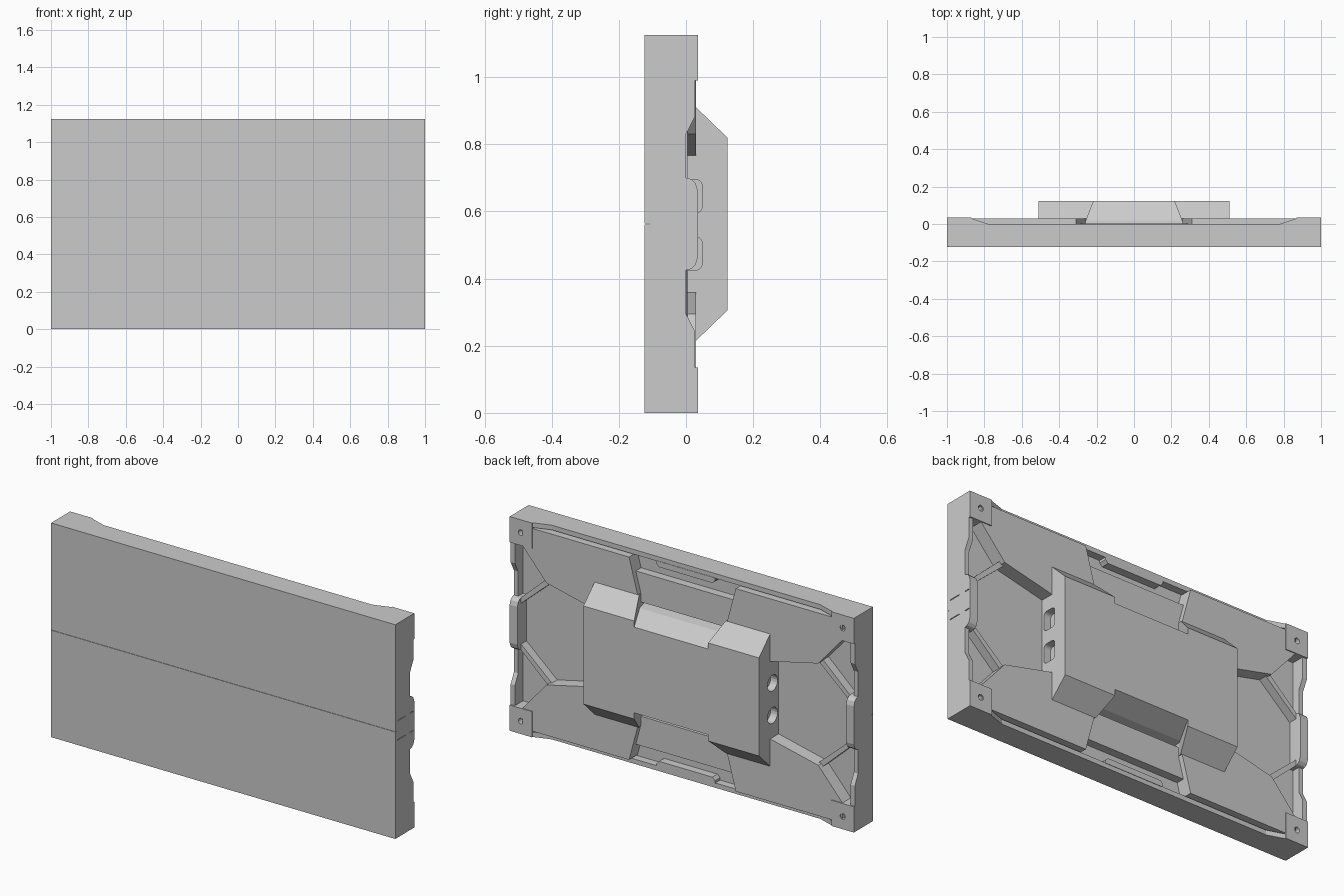
import bpy, bmesh, math
from mathutils import Vector

if "Cube" in bpy.data.objects:
    bpy.data.objects.remove(bpy.data.objects["Cube"])

ZC = 0.5625      # all parts are modelled around mid height and mirrored there
FLOOR = -0.04    # depth of the rear pockets


def loft(name, ring_a, ring_b, mirror=""):
    """Solid between two matching rings, optionally mirrored in X and/or Z."""
    bm = bmesh.new()
    a = [bm.verts.new(p) for p in ring_a]
    b = [bm.verts.new(p) for p in ring_b]
    n = len(a)
    bm.faces.new(a)
    bm.faces.new(b[::-1])
    for i in range(n):
        j = (i + 1) % n
        bm.faces.new((a[j], a[i], b[i], b[j]))
    bmesh.ops.recalc_face_normals(bm, faces=bm.faces)
    me = bpy.data.meshes.new(name)
    bm.to_mesh(me)
    bm.free()
    ob = bpy.data.objects.new(name, me)
    ob.location.z = ZC
    bpy.context.collection.objects.link(ob)
    if mirror:
        m = ob.modifiers.new("mirror", 'MIRROR')
        m.use_axis = ("x" in mirror, False, "z" in mirror)
    return ob


def prism(name, pts, axis, lo, hi, mirror=""):
    """Extrude a 2D outline along an axis; outline order is x, y, z without that axis."""
    def put(p, v):
        q = list(p)
        q.insert("xyz".index(axis), v)
        return q
    return loft(name, [put(p, lo) for p in pts], [put(p, hi) for p in pts], mirror)


def box(name, x, y, z, mirror=""):
    return prism(name, [(x[0], z[0]), (x[1], z[0]), (x[1], z[1]), (x[0], z[1])], "y", *y, mirror)


def cut(ob, cutter):
    cutter.hide_render = True
    cutter.hide_viewport = True
    b = ob.modifiers.new("cut", 'BOOLEAN')
    b.object = cutter
    b.solver = 'EXACT'


def round_rect(cx, cy, hx, hy, r, steps=5):
    pts = []
    for k, (sx, sy) in enumerate(((1, 1), (-1, 1), (-1, -1), (1, -1))):
        for i in range(steps + 1):
            t = math.pi / 2 * (k + i / steps)
            pts.append((cx + sx * (hx - r) + r * math.cos(t), cy + sy * (hy - r) + r * math.sin(t)))
    return pts


# cabinet slab and the two front display tiles
slab = box("cabinet_slab", (-1, 1), (-0.11, FLOOR), (-ZC, ZC))
box("front_tile", (-1, 1), (-0.123, -0.11), (0.0008, ZC), "z")

# rim walls: low in the middle, rising to the corner blocks
prism("side_rim", [(FLOOR, 0), (0, 0), (0, 0.2675), (0.027, 0.32), (0.027, 0.43), (FLOOR, 0.43)],
      "x", 0.975, 1, "xz")
prism("top_bottom_rim", [(0, FLOOR), (0, 0), (0.78, 0), (0.87, 0.03), (0.87, FLOOR)],
      "z", 0.5375, ZC, "xz")

# corner blocks with screw holes
corner = box("corner_block", (0.87, 1), (FLOOR, 0.035), (0.4275, ZC), "xz")
hole = prism("screw_hole_cutter", round_rect(0.935, 0.495, 0.015, 0.015, 0.015), "y", 0.005, 0.06, "xz")
cut(corner, hole)

# raised back plates around the side pockets and the channel
prism("back_plate", [(0.31, 0.5325), (0.93, 0.5325), (0.93, 0.4275), (0.79, 0.2675),
                     (0.505, 0.2025), (0.26, 0.2025), (0.26, 0.3475)], "y", FLOOR, 0.03, "xz")

# diagonal stiffening ribs in the side pockets
prism("pocket_rib", [(0.775, 0.265), (0.80, 0.28), (0.98, 0.115), (0.98, 0.085)],
      "y", FLOOR, 0.005, "xz")

# side grips with rounded ends
half = [(FLOOR, 0.1375), (0, 0.1375), (0.015, 0.134), (0.028, 0.122), (0.035, 0.10)]
grip = prism("side_grip", half + [(y, -z) for y, z in reversed(half)], "x", 0.955, 1, "x")

# latch seams on the right side
seam = box("latch_seam_cutter", (0.996, 1.01), (-0.105, 0.03), (0.0485, 0.0525), "z")
cut(slab, seam)
cut(grip, seam)

# lips and grab bars in the top and bottom channel
prism("rim_lip", [(-0.17, 0.54), (0.17, 0.54), (0.17, 0.525), (0.155, 0.51), (-0.155, 0.51), (-0.17, 0.525)],
      "y", FLOOR, 0.002, "z")
prism("channel_bar", [(-0.3, 0.455), (0.3, 0.455), (0.27, 0.30), (-0.27, 0.30)], "y", FLOOR, 0.004, "z")


# central housing: two tapered wings and a lower middle
def inner(y):
    return 0.215 + (0.123 - y) * 0.39


def section(half_profile):
    return half_profile + [(y, -z) for y, z in reversed(half_profile)]


wing = section([(FLOOR, 0.3475), (0.03, 0.3475), (0.123, 0.2575)])
housing = loft("housing_wing", [(inner(y), y, z) for y, z in wing], [(0.51, y, z) for y, z in wing], "x")
mid = section([(FLOOR, 0.285), (0.02, 0.275), (0.123, 0.225)])
loft("housing_middle", [(-inner(y), y, z) for y, z in mid], [(inner(y), y, z) for y, z in mid])

# cable ports: rounded rectangles on the right, round on the left
for z in (0.0825, -0.0875):
    cut(housing, prism("right_port_cutter", round_rect(0.01, z, 0.038, 0.05, 0.02), "x", 0.47, 0.55))
    cut(housing, prism("left_port_cutter", round_rect(0.01, z, 0.042, 0.042, 0.042), "x", -0.55, -0.47))
